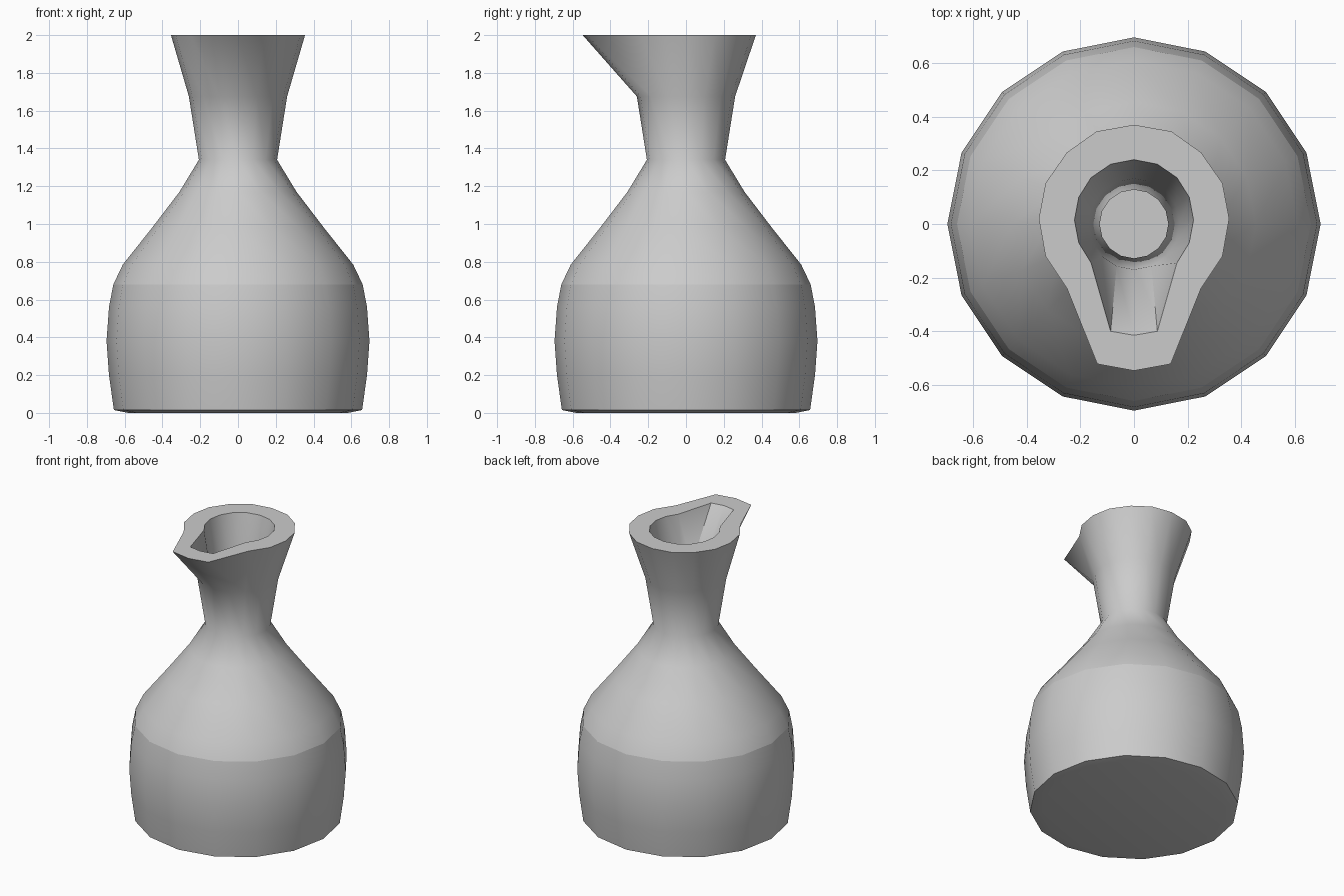
import bpy, bmesh, math

if "Cube" in bpy.data.objects:
    bpy.data.objects.remove(bpy.data.objects["Cube"])

SIDES = 16
# Outer and inner (radius, height) profiles
outer = [(0.58, 0.0), (0.657, 0.015), (0.683, 0.2), (0.696, 0.38), (0.683, 0.56),
         (0.66, 0.68), (0.61, 0.785), (0.455, 0.98), (0.31, 1.17), (0.207, 1.34), (0.26, 1.675)]
inner = [(0.17, 1.675), (0.128, 1.34), (0.23, 1.15), (0.37, 0.96), (0.53, 0.745),
         (0.58, 0.66), (0.61, 0.38), (0.575, 0.09)]
# Half outlines of the rim with pouring spout, from back to front
rim_out = [(0, 0.37), (0.14, 0.345), (0.25, 0.267), (0.33, 0.152), (0.355, 0.02),
           (0.33, -0.12), (0.25, -0.24), (0.137, -0.522), (0, -0.547)]
rim_in = [(0, 0.24), (0.087, 0.223), (0.16, 0.173), (0.206, 0.1), (0.222, 0.015),
          (0.206, -0.07), (0.16, -0.145), (0.087, -0.4), (0, -0.415)]

bm = bmesh.new()


def ring(radius, z):
    step = 2 * math.pi / SIDES
    return [bm.verts.new((radius * math.sin(i * step), radius * math.cos(i * step), z))
            for i in range(SIDES)]


def rim(half):
    pts = half + [(-x, y) for x, y in half[-2:0:-1]]
    return [bm.verts.new((x, y, 2.0)) for x, y in pts]


# Skin the rings from the base, over the rim, down to the inside floor
rings = [ring(r, z) for r, z in outer] + [rim(rim_out), rim(rim_in)] + [ring(r, z) for r, z in inner]
for a, b in zip(rings, rings[1:]):
    for i in range(SIDES):
        j = (i + 1) % SIDES
        bm.faces.new((a[i], a[j], b[j], b[i]))
bm.faces.new(rings[0])
bm.faces.new(rings[-1])
bmesh.ops.recalc_face_normals(bm, faces=bm.faces[:])

# Smooth shading with creases at the shoulder, base, rim and spout
shoulder = set(rings[5])
base = set(rings[1])
for f in bm.faces:
    f.smooth = True
for e in bm.edges:
    crease = set(e.verts) <= shoulder or set(e.verts) <= base
    e.smooth = not crease and e.calc_face_angle(0) < math.radians(48)

mesh = bpy.data.meshes.new("jug")
bm.to_mesh(mesh)
bm.free()
bpy.context.collection.objects.link(bpy.data.objects.new("jug", mesh))
